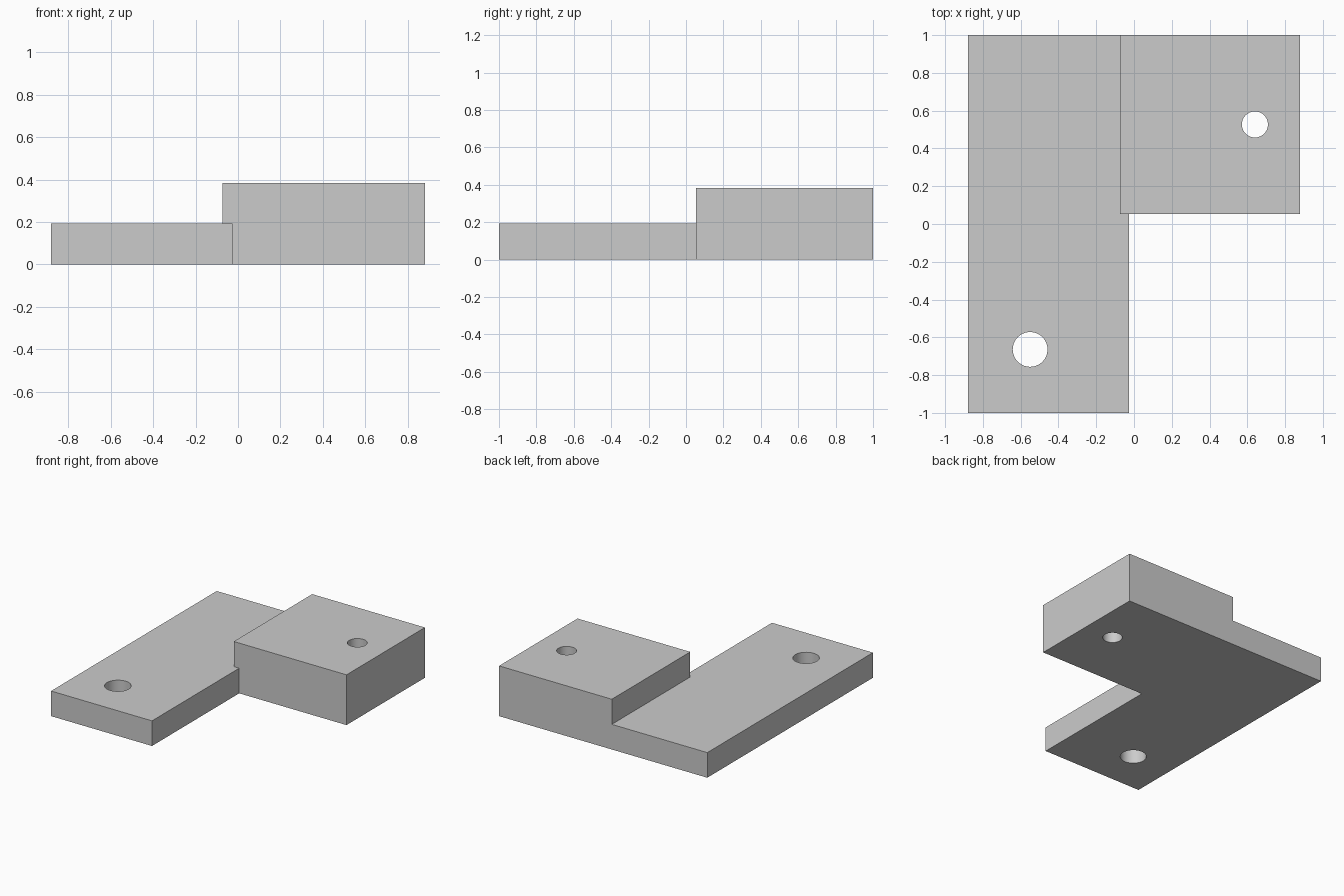
import bpy

# Remove the default cube
if "Cube" in bpy.data.objects:
    bpy.data.objects.remove(bpy.data.objects["Cube"], do_unlink=True)

# Single grey material
GREY = (0.6, 0.6, 0.6, 1.0)
grey = bpy.data.materials.new("plain_grey")
grey.use_nodes = True
grey.diffuse_color = GREY
grey.node_tree.nodes["Principled BSDF"].inputs["Base Color"].default_value = GREY


def finish(name):
    obj = bpy.context.object
    obj.name = name
    obj.data.materials.append(grey)
    return obj


def box(name, low, high):
    """Box between two opposite corners."""
    centre = [(a + b) / 2 for a, b in zip(low, high)]
    bpy.ops.mesh.primitive_cube_add(size=1, location=centre)
    obj = finish(name)
    obj.scale = [b - a for a, b in zip(low, high)]
    bpy.ops.object.transform_apply(location=True, rotation=False, scale=True)
    return obj


def drill(name, x, y, radius):
    """Vertical cylinder used as a hole cutter."""
    bpy.ops.mesh.primitive_cylinder_add(vertices=64, radius=radius, depth=2, location=(x, y, 0))
    return finish(name)


def combine(target, tool, operation):
    """Apply a boolean and discard the tool object."""
    mod = target.modifiers.new(operation.title(), "BOOLEAN")
    mod.operation = operation
    mod.solver = "EXACT"
    mod.object = tool
    bpy.context.view_layer.objects.active = target
    bpy.ops.object.modifier_apply(modifier=mod.name)
    bpy.data.objects.remove(tool, do_unlink=True)


# Long thin plate with the thicker block joined at its back corner
bracket = box("bracket", (-0.88, -1, 0), (-0.027, 1, 0.192))
combine(bracket, box("raised_block", (-0.073, 0.053, 0), (0.88, 1, 0.384)), "UNION")

# Through holes in the plate and the block
combine(bracket, drill("plate_hole_cutter", -0.55, -0.664, 0.092), "DIFFERENCE")
combine(bracket, drill("block_hole_cutter", 0.64, 0.527, 0.069), "DIFFERENCE")

# Smooth hole walls, crisp edges
bpy.ops.object.select_all(action="DESELECT")
bracket.select_set(True)
bpy.context.view_layer.objects.active = bracket
bpy.ops.object.shade_smooth_by_angle()
